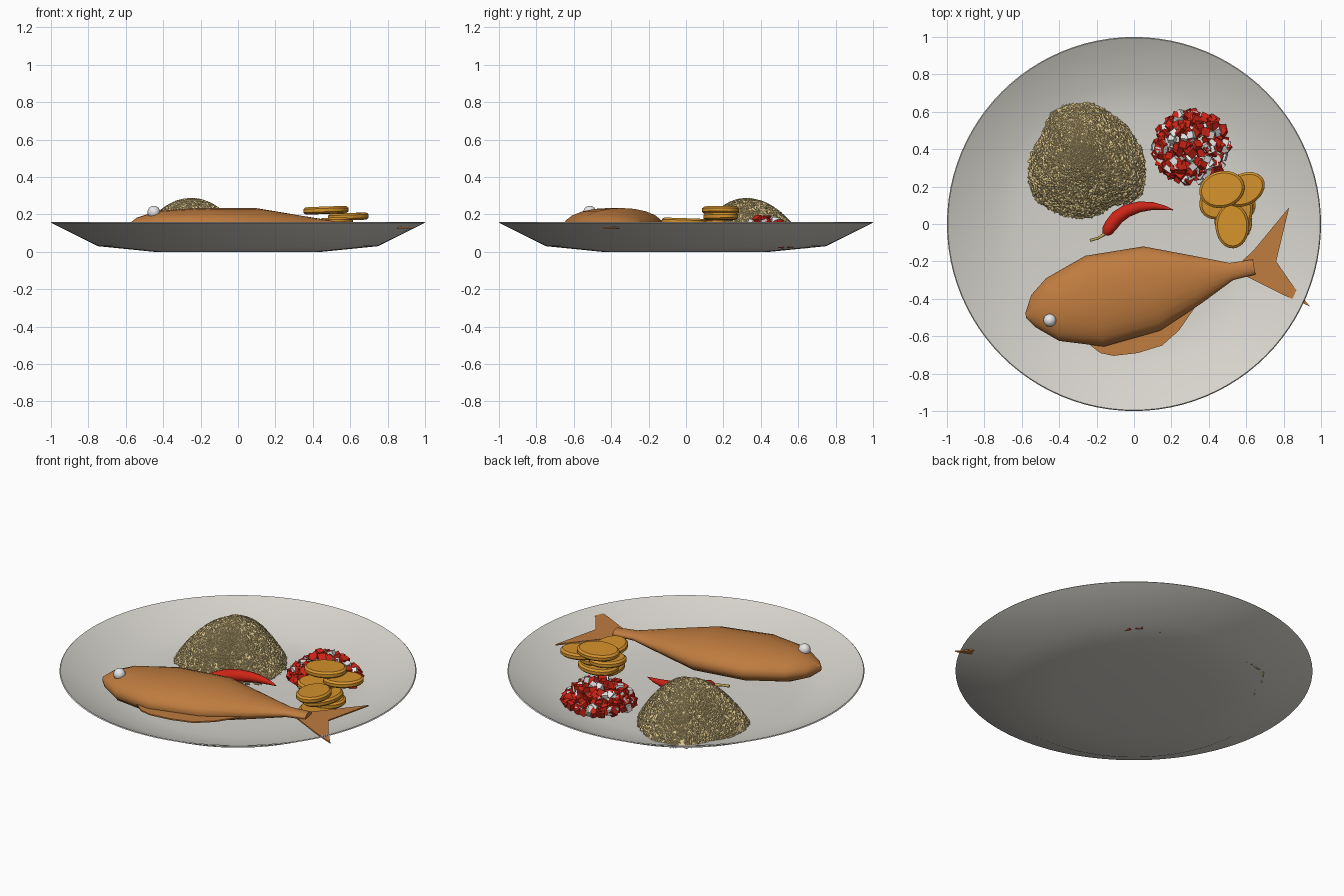
import bpy, bmesh, math, random
from mathutils import Vector, Matrix, Euler

if "Cube" in bpy.data.objects:
    bpy.data.objects.remove(bpy.data.objects["Cube"], do_unlink=True)
random.seed(4)


def material(name, r, g, b):
    m = bpy.data.materials.new(name)
    m.use_nodes = True
    m.diffuse_color = (r, g, b, 1)
    m.node_tree.nodes["Principled BSDF"].inputs["Base Color"].default_value = (r, g, b, 1)
    return m


CHINA = material("plate china", .68, .66, .61)
FISH = material("fish brown", .52, .2, .05)
POTATO = material("potato gold", .66, .29, .025)
RICE = material("rice cream", .73, .57, .26)
RED = material("red", .62, .018, .008)
WHITE = material("white", .8, .8, .8)
STEM = material("stem tan", .5, .36, .1)


def finish(name, bm, mats, smooth=None):
    bmesh.ops.recalc_face_normals(bm, faces=bm.faces[:])
    me = bpy.data.meshes.new(name)
    bm.to_mesh(me)
    bm.free()
    ob = bpy.data.objects.new(name, me)
    bpy.context.collection.objects.link(ob)
    for m in mats:
        me.materials.append(m)
    if smooth is not None:
        bpy.ops.object.select_all(action="DESELECT")
        bpy.context.view_layer.objects.active = ob
        ob.select_set(True)
        bpy.ops.object.shade_smooth_by_angle(angle=math.radians(smooth))
    return ob


def loft(bm, rings):
    """Bridge closed rings of points and cap both ends."""
    loops = [[bm.verts.new(p) for p in ring] for ring in rings]
    n = len(loops[0])
    for a, b in zip(loops, loops[1:]):
        for i in range(n):
            bm.faces.new((a[i], a[(i + 1) % n], b[(i + 1) % n], b[i]))
    bm.faces.new(loops[0])
    bm.faces.new(loops[-1])


def circle(n, rx, ry, z):
    return [Vector((rx * math.cos(t), ry * math.sin(t), z))
            for t in (math.tau * i / n for i in range(n))]


def fin(name, outline, z):
    bm = bmesh.new()
    loft(bm, [[(x, y, z + d) for x, y in outline] for d in (-.004, .004)])
    finish(name, bm, [FISH])


# Plate: thin revolved dish, outside then inside
bm = bmesh.new()
section = [(.45, 0), (.75, .03), (1, .155), (.995, .16), (.75, .041), (.6, .025), (.45, .013)]
loft(bm, [circle(96, r, r, z) for r, z in section])
finish("plate", bm, [CHINA], 50)

# Fish body: elliptical sections between back and belly points, with half thickness
stations = [((-.58, -.475), (-.578, -.5), .015),
            ((-.55, -.38), (-.53, -.55), .045),
            ((-.47, -.29), (-.4, -.625), .08),
            ((-.26, -.17), (-.16, -.655), .096),
            ((.05, -.12), (.14, -.57), .096),
            ((.28, -.163), (.36, -.425), .058),
            ((.51, -.208), (.53, -.3), .025),
            ((.635, -.19), (.65, -.27), .02)]
rings = []
for back, belly, h in stations:
    a, b = Vector((*back, .138)), Vector((*belly, .138))
    mid, half = (a + b) / 2, (a - b) / 2
    rings.append([mid + half * p.x + Vector((0, 0, h * p.y)) for p in circle(20, 1, 1, 0)])
bm = bmesh.new()
loft(bm, rings)
finish("fish_body", bm, [FISH], 40)

# Fish fins and eye
fin("tail_fin", [(.56, -.215), (.64, -.14), (.83, .09), (.76, -.2), (.85, -.33),
                 (.94, -.44), (.8, -.38), (.58, -.27)], .128)
fin("belly_fin", [(-.27, -.62), (-.18, -.69), (-.11, -.705), (.02, -.69), (.15, -.65),
                  (.24, -.57), (.33, -.44), (.1, -.5)], .125)
bm = bmesh.new()
bmesh.ops.create_uvsphere(bm, u_segments=20, v_segments=12, radius=.034,
                          matrix=Matrix.Translation((-.45, -.515, .212)))
finish("fish_eye", bm, [WHITE], 60)

# Potato slices: rounded oval discs in a loose stack (x, y, z, rx, ry, turn)
slices = [(.47, .185, .222, .122, .098, .25), (.59, .185, .188, .115, .085, .5),
          (.525, -.01, .16, .09, .12, .05), (.45, .12, .15, .105, .09, .6),
          (.545, .05, .122, .085, .13, -.3), (.53, .1, .085, .12, .1, 0),
          (.53, .02, .055, .1, .12, .2)]
for i, (x, y, z, rx, ry, turn) in enumerate(slices):
    bm = bmesh.new()
    loft(bm, [circle(32, rx - c, ry - c, h)
              for c, h in ((.012, -.019), (0, -.009), (0, .009), (.012, .019))])
    tilt = Euler((random.uniform(-.04, .04), random.uniform(-.04, .04), turn))
    bm.transform(Matrix.Translation((x, y, z)) @ tilt.to_matrix().to_4x4())
    finish(f"potato_slice_{i + 1}", bm, [POTATO], 35)


# Chili pepper and stem: round sections along a path
def tube(name, path, mat):
    pts = [Vector((x, y, .09)) for x, y, r in path]
    rings = []
    for i, p in enumerate(pts):
        d = (pts[min(i + 1, len(pts) - 1)] - pts[max(i - 1, 0)]).normalized()
        side = Vector((-d.y, d.x, 0))
        rings.append([p + path[i][2] * (side * c.x + Vector((0, 0, c.y)))
                      for c in circle(14, 1, 1, 0)])
    bm = bmesh.new()
    loft(bm, rings)
    finish(name, bm, [mat], 50)


tube("chili_pepper", [(-.155, -.055, .015), (-.145, -.04, .03), (-.125, -.01, .036),
                      (-.09, .035, .037), (-.04, .07, .035), (.03, .092, .029),
                      (.1, .096, .021), (.16, .088, .012), (.21, .075, .002)], RED)
tube("chili_stem", [(-.235, -.088, .008), (-.19, -.075, .007), (-.145, -.045, .011)], STEM)

# Rice mound: uneven dome covered with small grains
CENTRE = Vector((-.25, .32, .03))
RADII = [.315, .295, .3, .335, .35, .295, .32, .34, .31, .29, .265, .335]


def mound(angle, t, lift=0):
    k = (angle / math.tau * len(RADII)) % len(RADII)
    i, f = int(k), k % 1
    f = f * f * (3 - 2 * f)
    r = RADII[i] * (1 - f) + RADII[(i + 1) % len(RADII)] * f
    r *= t * .98
    return CENTRE + Vector((r * math.cos(angle), r * math.sin(angle),
                            .25 * (1 - t ** 2.1) + lift))


bm = bmesh.new()
loft(bm, [[mound(math.tau * i / 72, t, random.uniform(-.006, .004)) for i in range(72)]
          for t in [1 - j / 20 for j in range(20)]])
finish("rice_mound", bm, [RICE], 25)

bm = bmesh.new()
for _ in range(3600):
    a, t = random.uniform(0, math.tau), math.sqrt(random.random())
    p = mound(a, t)
    u = mound(a + .02, t + .001) - p
    v = mound(a, t + .02) - p
    n = v.cross(u).normalized()
    n = n if n.z > 0 else -n
    spin = random.uniform(0, math.tau)
    frame = n.to_track_quat("Z", "Y").to_matrix()
    along = (frame @ Vector((math.cos(spin), math.sin(spin), random.uniform(-.3, .3)))).normalized()
    side = n.cross(along).normalized()
    up = along.cross(side)
    ends = [bm.verts.new(p + s * .019 * along) for s in (-1, 1)]
    belt = [bm.verts.new(p + w) for w in (side * .008, up * .008, -side * .008, -up * .008)]
    for i in range(4):
        bm.faces.new((belt[i], belt[(i + 1) % 4], ends[1]))
        bm.faces.new((belt[(i + 1) % 4], belt[i], ends[0]))
finish("rice_grains", bm, [RICE])

# Diced relish: heap of tumbled red and white cubes
bm = bmesh.new()
for _ in range(230):
    a, t = random.uniform(0, math.tau), math.sqrt(random.random())
    z = .05 + random.uniform(.35, 1) * .13 * (1 - t * t)
    pos = Vector((.305 + .19 * t * math.cos(a), .41 + .185 * t * math.sin(a), z))
    turn = Euler([random.uniform(0, math.tau) for _ in range(3)]).to_matrix().to_4x4()
    cube = bmesh.ops.create_cube(bm, size=random.uniform(.034, .046),
                                 matrix=Matrix.Translation(pos) @ turn)
    colour = int(random.random() < .36)
    for face in {f for v in cube["verts"] for f in v.link_faces}:
        face.material_index = colour
finish("diced_relish", bm, [RED, WHITE])
